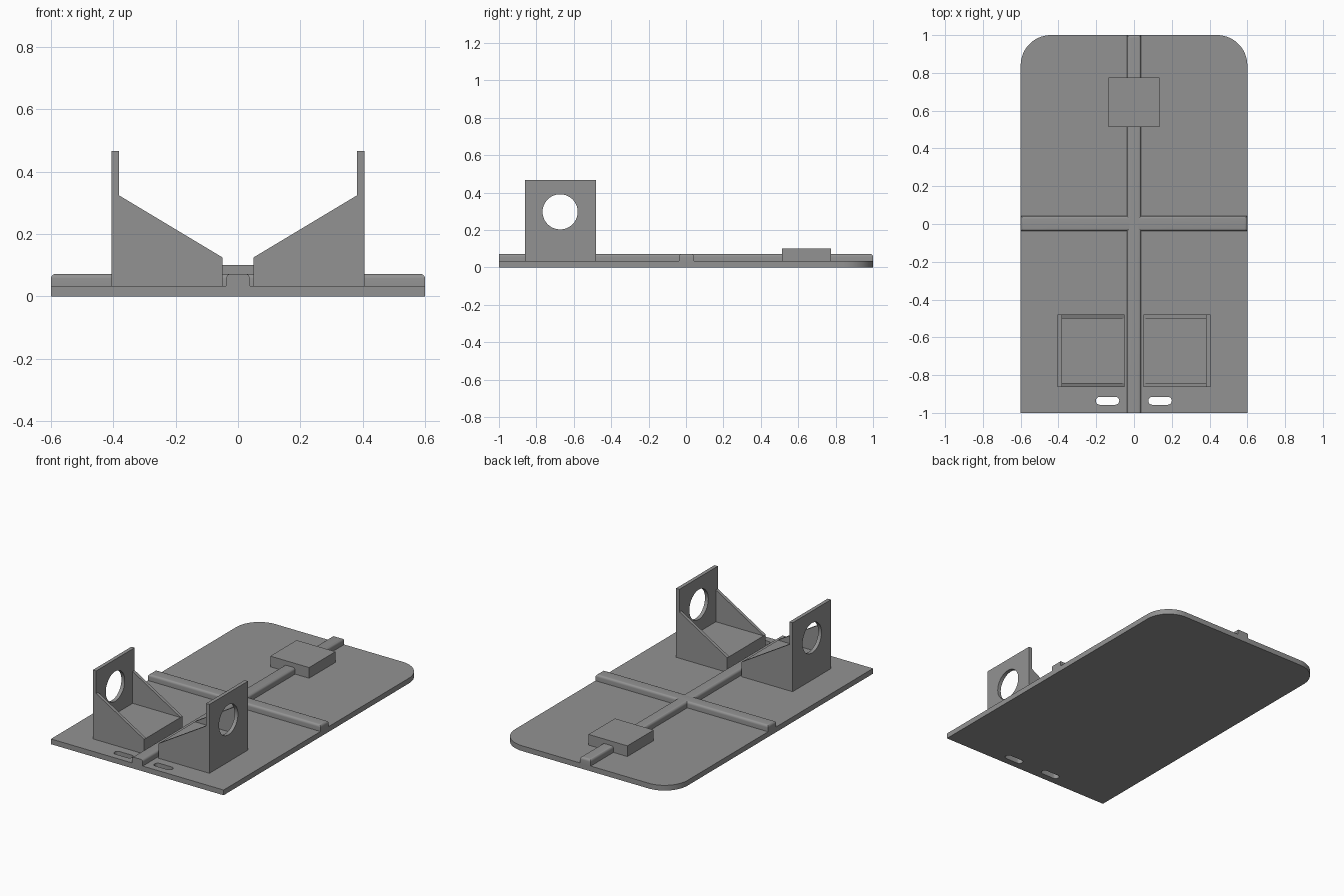
import bpy, bmesh, math
from mathutils import Matrix

if "Cube" in bpy.data.objects:
    bpy.data.objects.remove(bpy.data.objects["Cube"])

grey = bpy.data.materials.new("plain grey")
grey.diffuse_color = (0.29, 0.29, 0.29, 1)
grey.use_nodes = True
grey.node_tree.nodes["Principled BSDF"].inputs["Base Color"].default_value = grey.diffuse_color
T = 0.033  # plate thickness


def finish(name, bm):
    bmesh.ops.recalc_face_normals(bm, faces=bm.faces)
    me = bpy.data.meshes.new(name)
    bm.to_mesh(me)
    bm.free()
    me.materials.append(grey)
    ob = bpy.data.objects.new(name, me)
    bpy.context.collection.objects.link(ob)
    return ob


def prism(name, pts, direction):
    """Extrude a closed outline of 3D points along a direction."""
    bm = bmesh.new()
    f = bm.faces.new([bm.verts.new(p) for p in pts])
    r = bmesh.ops.extrude_face_region(bm, geom=[f])
    vs = [g for g in r["geom"] if isinstance(g, bmesh.types.BMVert)]
    bmesh.ops.translate(bm, verts=vs, vec=direction)
    return finish(name, bm)


def box(name, x0, x1, y0, y1, z0, z1):
    return prism(name, [(x0, y0, z0), (x1, y0, z0), (x1, y1, z0), (x0, y1, z0)], (0, 0, z1 - z0))


def arc(cx, cy, r, a0, a1, n):
    return [(cx + r * math.cos(math.radians(a0 + (a1 - a0) * i / n)),
             cy + r * math.sin(math.radians(a0 + (a1 - a0) * i / n))) for i in range(n + 1)]


def cut(ob, cutters):
    for c in cutters:
        c.hide_render = True
        m = ob.modifiers.new("cut", "BOOLEAN")
        m.operation, m.solver, m.object = "DIFFERENCE", "EXACT", c
    bpy.context.view_layer.update()
    me = bpy.data.meshes.new_from_object(ob.evaluated_get(bpy.context.evaluated_depsgraph_get()))
    ob.modifiers.clear()
    ob.data = me
    for c in cutters:
        bpy.data.objects.remove(c)


def smooth(ob):
    bpy.ops.object.select_all(action="DESELECT")
    ob.select_set(True)
    bpy.context.view_layer.objects.active = ob
    bpy.ops.object.shade_smooth_by_angle(angle=math.radians(35))


# Base plate with two rounded back corners and two strap slots
outline = [(-0.6, -1), (0.6, -1)] + arc(0.44, 0.84, 0.16, 0, 90, 16) + arc(-0.44, 0.84, 0.16, 90, 180, 16)
plate = prism("base_plate", [(x, y, 0) for x, y in outline], (0, 0, T))
slots = []
for cx in (-0.14, 0.138):
    slot = arc(cx + 0.041, -0.936, 0.021, -90, 90, 10) + arc(cx - 0.041, -0.936, 0.021, 90, 270, 10)
    slots.append(prism("slot_cutter", [(x, y, -0.1) for x, y in slot], (0, 0, 0.3)))
cut(plate, slots)
smooth(plate)


# Crossed stiffening ribs with rounded top edges
def rib(name, x0, x1, y0, y1, square_front):
    ob = box(name, x0, x1, y0, y1, T, 0.072)
    bm = bmesh.new()
    bm.from_mesh(ob.data)
    edges = []
    for e in bm.edges:
        mid = (e.verts[0].co + e.verts[1].co) / 2
        if mid.z > 0.07 and not (square_front and mid.y < y0 + 0.001):
            edges.append(e)
    bmesh.ops.bevel(bm, geom=edges, offset=0.015, segments=5, profile=0.5, affect="EDGES")
    bm.to_mesh(ob.data)
    bm.free()
    smooth(ob)


rib("long_rib", -0.038, 0.038, -1, 1, True)
rib("cross_rib", -0.6, 0.6, -0.038, 0.042, False)

# Raised pad at the back
box("back_pad", -0.135, 0.135, 0.513, 0.775, T, 0.1)

# Mirrored brackets: sloped cheeks, flat tray, upright wall with round hole
for s, side in ((-1, "left"), (1, "right")):
    profile = [(0.05, T), (0.405, T), (0.405, 0.466), (0.382, 0.466), (0.382, 0.324), (0.05, 0.125)]
    bracket = prism(side + "_bracket", [(s * x, -0.862, z) for x, z in profile], (0, 0.382, 0))
    xs = sorted((s * 0.03, s * 0.382))
    pocket = box("pocket_cutter", xs[0], xs[1], -0.842, -0.5, 0.124, 0.6)
    ring = arc(-0.673, 0.297, 0.094, 0, 360, 40)[:-1]
    hole = prism("hole_cutter", [(s * 0.3, y, z) for y, z in ring], (s * 0.2, 0, 0))
    cut(bracket, [pocket, hole])
    smooth(bracket)
